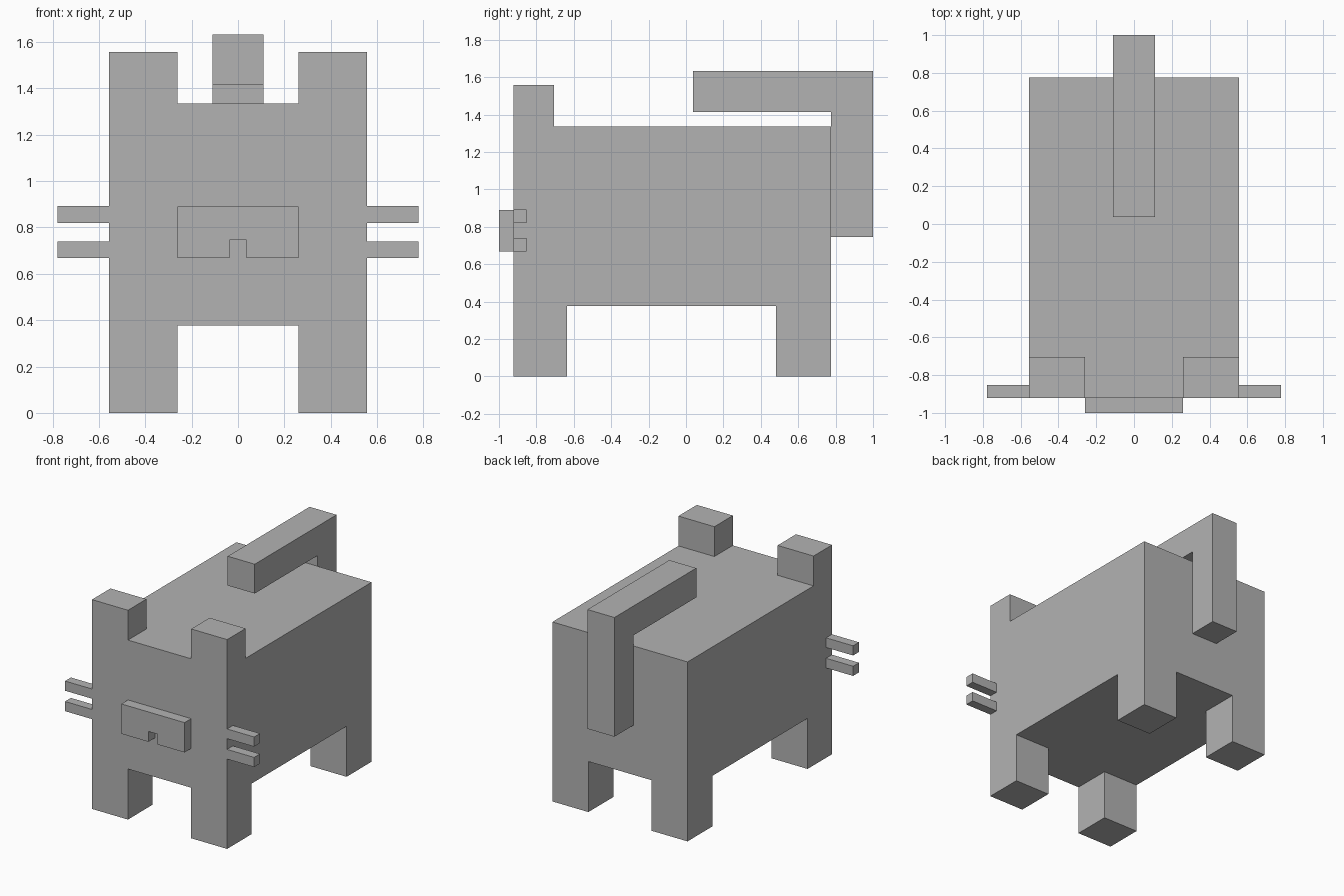
import bpy
import bmesh

cube = bpy.data.objects.get("Cube")
if cube:
    bpy.data.objects.remove(cube, do_unlink=True)

# Single flat grey
grey = bpy.data.materials.new("plain_grey")
grey.use_nodes = True
colour = (0.45, 0.45, 0.45, 1)
grey.diffuse_color = colour
grey.node_tree.nodes["Principled BSDF"].inputs["Base Color"].default_value = colour


def prism(name, outline, axis, start, end):
    """Extrude a 2D outline along axis 'x' (points are y, z) or 'y' (points are x, z)."""
    bm = bmesh.new()
    if axis == "x":
        points = [(start, a, b) for a, b in outline]
        shift = (end - start, 0, 0)
    else:
        points = [(a, start, b) for a, b in outline]
        shift = (0, end - start, 0)
    face = bm.faces.new([bm.verts.new(p) for p in points])
    result = bmesh.ops.extrude_face_region(bm, geom=[face], use_keep_orig=True)
    moved = [v for v in result["geom"] if isinstance(v, bmesh.types.BMVert)]
    bmesh.ops.translate(bm, verts=moved, vec=shift)
    bmesh.ops.recalc_face_normals(bm, faces=bm.faces[:])
    mesh = bpy.data.meshes.new(name)
    bm.to_mesh(mesh)
    bm.free()
    mesh.materials.append(grey)
    obj = bpy.data.objects.new(name, mesh)
    bpy.context.collection.objects.link(obj)
    return obj


def box(name, x, y, z):
    outline = [(x[0], z[0]), (x[1], z[0]), (x[1], z[1]), (x[0], z[1])]
    return prism(name, outline, "y", *y)


def box_pair(name, x, y, z):
    """One box on each side of the body."""
    box("left_" + name, x, y, z)
    box("right_" + name, (-x[1], -x[0]), y, z)


# Main dimensions
half_width = 0.556
inner = 0.26
front, back = -0.922, 0.776
belly, top = 0.376, 1.335

# Body, legs and ears
box("body", (-half_width, half_width), (front, back), (belly, top))
box_pair("front_leg", (inner, half_width), (front, -0.635), (0, belly))
box_pair("back_leg", (inner, half_width), (0.482, back), (0, belly))
box_pair("ear", (inner, half_width), (front, -0.705), (top, 1.557))

# Whiskers
for label, low in (("lower", 0.668), ("upper", 0.82)):
    box_pair(label + "_whisker", (half_width, 0.778), (front, -0.853), (low, low + 0.072))

# Muzzle with a mouth notch in its lower edge
notch = 0.037
low, high, mouth = 0.668, 0.89, 0.745
prism("muzzle", [(-inner, low), (-notch, low), (-notch, mouth), (notch, mouth),
                 (notch, low), (inner, low), (inner, high), (-inner, high)],
      "y", -1, front)

# Tail rising behind the body and bending forward over the back
prism("tail", [(back, 0.745), (1, 0.745), (1, 1.632), (0.038, 1.632),
               (0.038, 1.414), (back, 1.414)],
      "x", -0.111, 0.111)
